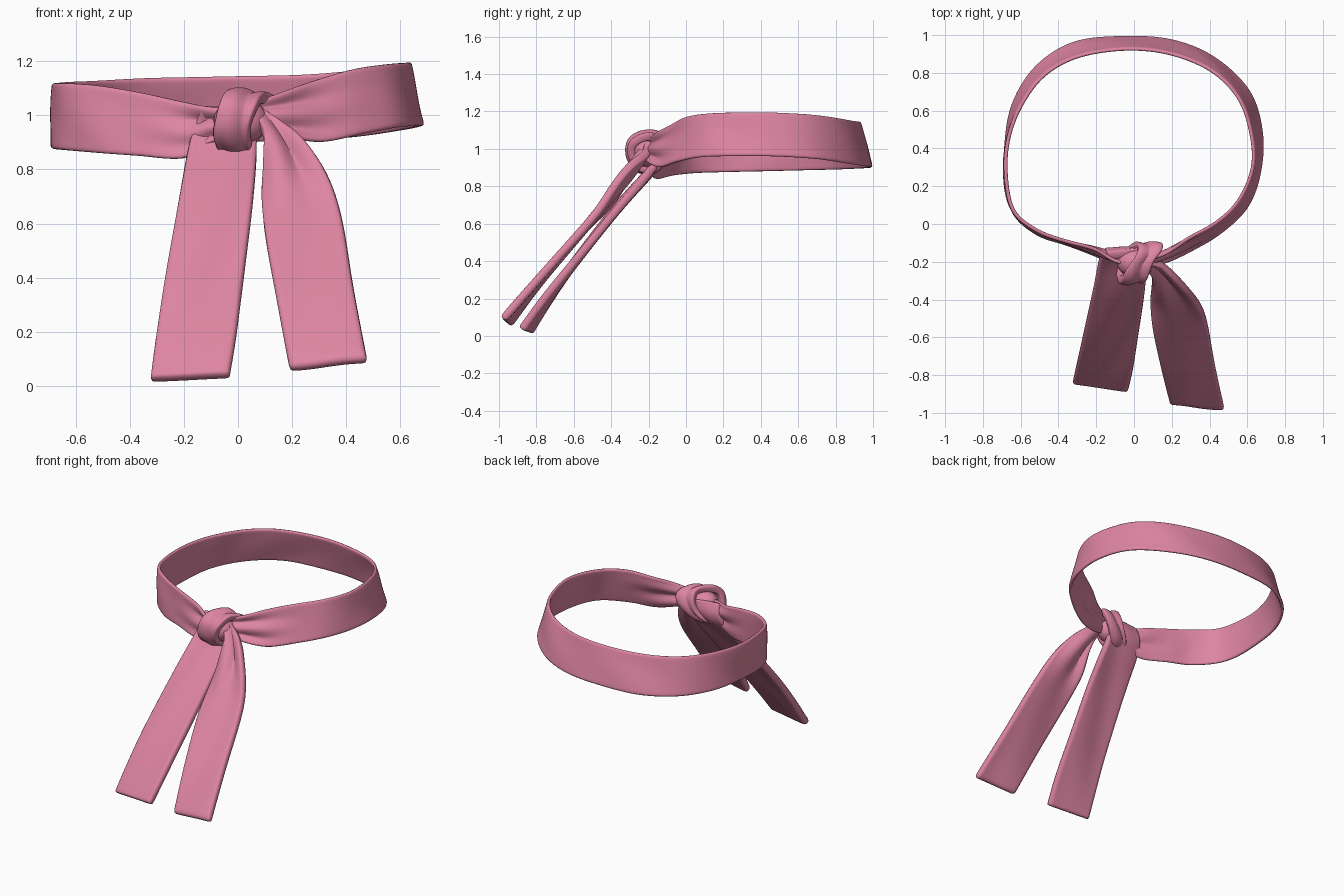
import bpy, bmesh, math
from mathutils import Vector

if "Cube" in bpy.data.objects:
    bpy.data.objects.remove(bpy.data.objects["Cube"])

pink = bpy.data.materials.new("pink cloth")
pink.diffuse_color = (0.73, 0.235, 0.36, 1)
pink.use_nodes = True
pink.node_tree.nodes["Principled BSDF"].inputs["Base Color"].default_value = pink.diffuse_color


def spline(p, i, u, closed):
    """Catmull-Rom point on segment i of the list p."""
    n = len(p)
    a, b, c, d = [p[k % n] if closed else p[min(max(k, 0), n - 1)] for k in (i - 1, i, i + 1, i + 2)]
    return 0.5 * (2 * b + (c - a) * u + (2 * a - 5 * b + 4 * c - d) * u * u
                  + (3 * b - a - 3 * c + d) * u ** 3)


def ribbon(name, pairs, thick, fold, closed=False, cols=12, steps=6):
    """Cloth strip lofted between two edge paths, with folds pushed along its normal."""
    A = [Vector(p[:3]) for p in pairs]
    B = [Vector(p[3:]) for p in pairs]
    segs = len(pairs) if closed else len(pairs) - 1
    total = segs * steps
    count = total if closed else total + 1

    def edges(k):
        i, u = divmod(k, steps)
        if i >= segs and not closed:
            i, u = segs - 1, steps
        return spline(A, i, u / steps, closed), spline(B, i, u / steps, closed)

    bm = bmesh.new()
    rows = []
    for k in range(count):
        a, b = edges(k)
        k0, k1 = (k - 1, k + 1) if closed else (max(k - 1, 0), min(k + 1, total))
        if closed:
            k0 %= total
            k1 %= total
        along = sum(edges(k1), Vector()) - sum(edges(k0), Vector())
        nrm = along.cross(b - a).normalized()
        rows.append([bm.verts.new(a.lerp(b, j / cols) + nrm * fold(k / total, j / cols))
                     for j in range(cols + 1)])
    for k in range(count if closed else count - 1):
        r, s = rows[k], rows[(k + 1) % count]
        for j in range(cols):
            bm.faces.new((r[j], r[j + 1], s[j + 1], s[j]))
    bmesh.ops.recalc_face_normals(bm, faces=bm.faces)
    for f in bm.faces:
        f.smooth = True
    me = bpy.data.meshes.new(name)
    bm.to_mesh(me)
    bm.free()
    me.materials.append(pink)
    ob = bpy.data.objects.new(name, me)
    bpy.context.collection.objects.link(ob)
    m = ob.modifiers.new("thickness", "SOLIDIFY")
    m.thickness, m.offset = thick, 0
    m = ob.modifiers.new("soft edges", "SUBSURF")
    m.levels = m.render_levels = 1
    return ob


# Waist band: top edge xyz, bottom edge xyz, from the knot round the back and home
band = [
    (0.00, -.22, 1.02, 0.00, -.22, .93),
    (-.10, -.18, 1.03, -.10, -.19, .90),
    (-.20, -.13, 1.05, -.20, -.16, .84),
    (-.36, -.09, 1.085, -.37, -.10, .85),
    (-.51, -.04, 1.11, -.51, -.05, .86),
    (-.63, .06, 1.12, -.63, .05, .87),
    (-.675, .22, 1.12, -.68, .20, .875),
    (-.67, .40, 1.12, -.68, .42, .88),
    (-.61, .60, 1.125, -.635, .64, .885),
    (-.49, .77, 1.13, -.52, .83, .89),
    (-.30, .885, 1.14, -.32, .955, .895),
    (-.06, .925, 1.145, -.06, .99, .90),
    (.20, .90, 1.15, .20, .97, .905),
    (.41, .81, 1.165, .43, .88, .92),
    (.56, .65, 1.185, .61, .70, .945),
    (.62, .46, 1.195, .68, .47, .96),
    (.62, .28, 1.195, .66, .26, .96),
    (.55, .12, 1.19, .59, .08, .955),
    (.42, .00, 1.17, .46, -.04, .93),
    (.27, -.08, 1.125, .31, -.13, .90),
    (.15, -.15, 1.08, .17, -.19, .92),
    (.03, -.20, 1.04, .05, -.22, .95),
]


def band_fold(t, v):
    g = math.exp(-((min(t, 1 - t) - .06) / .05) ** 2)
    return .014 * g * math.sin(13 * v + 8 * t) + .004 * math.sin(5 * v + 40 * t) * math.sin(23 * t)


ribbon("waist_band", band, .02, band_fold)

# Knot: strap wound once round the crossing, left edge and right edge
knot = [
    (-.085, -.24, .895, .05, -.23, .89),
    (-.09, -.295, .95, .045, -.285, .955),
    (-.07, -.295, 1.035, .07, -.28, 1.025),
    (-.04, -.24, 1.075, .10, -.20, 1.06),
    (.02, -.15, 1.07, .15, -.13, 1.03),
    (0.0, -.12, .98, .12, -.12, .97),
    (-.07, -.16, .905, .06, -.16, .90),
]
ribbon("knot_wrap", knot, .045,
       lambda t, v: .006 * math.sin(9 * v + 2 * math.pi * t), closed=True)

# Stuffing of the knot
bpy.ops.mesh.primitive_uv_sphere_add(segments=24, ring_count=12, location=(.01, -.205, .98))
core = bpy.context.object
core.name = "knot_core"
core.scale = (.10, .08, .085)
core.data.materials.append(pink)
bpy.ops.object.shade_smooth()

# Hanging tails: left edge, right edge, from the knot down
left_tail = [
    (-.14, -.17, 1.03, .02, -.15, 1.03),
    (-.16, -.145, .96, .06, -.145, .96),
    (-.185, -.19, .88, .07, -.20, .87),
    (-.22, -.36, .69, .055, -.38, .67),
    (-.27, -.585, .40, .02, -.61, .38),
    (-.305, -.74, .17, -.005, -.77, .18),
    (-.325, -.835, .02, -.03, -.88, .035),
]
ribbon("left_tail", left_tail, .045,
       lambda t, v: .006 * math.sin(7 * v + 9 * t) * math.sin(math.pi * t))

right_tail = [
    (.05, -.22, .99, .09, -.20, 1.03),
    (.09, -.27, .94, .15, -.21, .97),
    (.10, -.34, .83, .24, -.28, .90),
    (.09, -.42, .70, .33, -.39, .78),
    (.10, -.56, .55, .385, -.51, .62),
    (.145, -.77, .30, .43, -.745, .35),
    (.19, -.95, .06, .48, -.98, .09),
]
ribbon("right_tail", right_tail, .045,
       lambda t, v: .022 * math.exp(-((t - .38) / .16) ** 2) * math.sin(9 * v - 1)
       + .004 * math.sin(6 * v + 10 * t))
